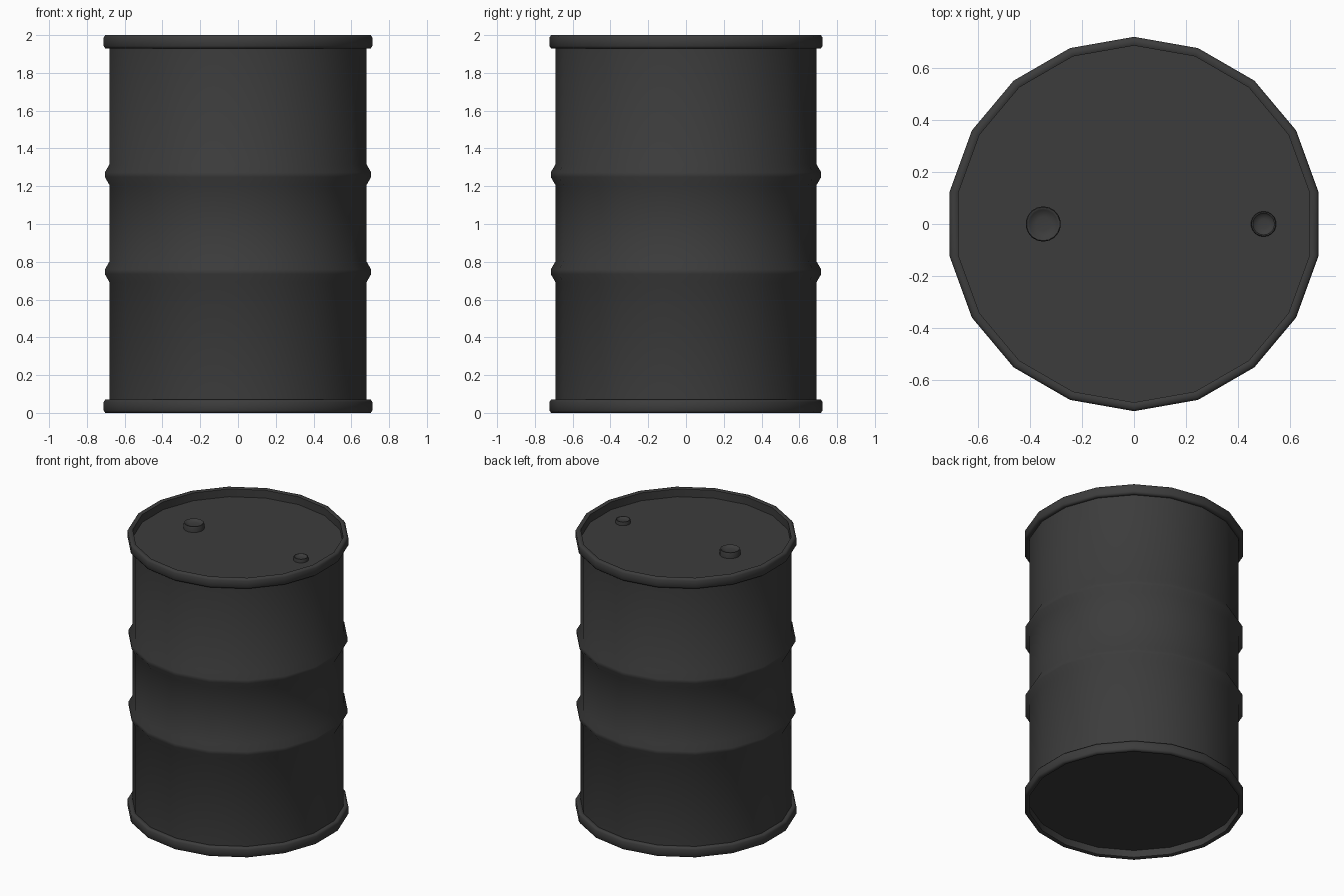
import bpy, bmesh, math

if "Cube" in bpy.data.objects:
    bpy.data.objects.remove(bpy.data.objects["Cube"])

SIDES = 18


def lathe(name, profile, x=0.0, closed=False, sides=SIDES, angle=40):
    """Revolve (radius, z) points around z; open profiles get capped ends."""
    bm = bmesh.new()
    rings = []
    for r, z in profile:
        ring = []
        for i in range(sides):
            a = math.pi / 2 + 2 * math.pi * i / sides
            ring.append(bm.verts.new((x + r * math.cos(a), r * math.sin(a), z)))
        rings.append(ring)
    pairs = list(zip(rings, rings[1:]))
    if closed:
        pairs.append((rings[-1], rings[0]))
    else:
        bm.faces.new(rings[0])
        bm.faces.new(rings[-1])
    for lo, hi in pairs:
        for i in range(sides):
            j = (i + 1) % sides
            bm.faces.new((lo[i], lo[j], hi[j], hi[i]))
    bmesh.ops.recalc_face_normals(bm, faces=bm.faces)
    mesh = bpy.data.meshes.new(name)
    bm.to_mesh(mesh)
    bm.free()
    obj = bpy.data.objects.new(name, mesh)
    bpy.context.collection.objects.link(obj)
    mesh.materials.append(paint)
    bpy.ops.object.select_all(action='DESELECT')
    obj.select_set(True)
    bpy.context.view_layer.objects.active = obj
    bpy.ops.object.shade_smooth_by_angle(angle=math.radians(angle))
    return obj


paint = bpy.data.materials.new("dark_paint")
paint.diffuse_color = (0.045, 0.045, 0.045, 1)
paint.use_nodes = True
paint.node_tree.nodes["Principled BSDF"].inputs["Base Color"].default_value = paint.diffuse_color

# Drum wall with two rolled hoops, closed by recessed end plates
R = 0.691
wall = [(R, 0.055)]
for z in (0.747, 1.261):
    wall += [(R, z - 0.055), (0.716, z - 0.012), (0.716, z + 0.012), (R, z + 0.055)]
wall.append((R, 1.94))
lathe("drum_body", wall, angle=50)

# Rolled rims at the bottom and top, with softened outer corners
for name, z in (("bottom_rim", 0.0), ("top_rim", 1.93)):
    lathe(name, [(0.688, z + 0.004), (0.696, z), (0.714, z), (0.722, z + 0.012),
                 (0.722, z + 0.058), (0.714, z + 0.07), (0.696, z + 0.07),
                 (0.688, z + 0.066)], closed=True, angle=60)

# Large and small bung caps on the lid
for name, x, r, h in (("large_bung", -0.35, 0.068, 0.04),
                      ("small_bung", 0.5, 0.049, 0.025)):
    z = 1.94 + h
    lathe(name, [(r, 1.93), (r, z - 0.008), (r * 0.95, z), (r * 0.86, z),
                 (r * 0.8, z - 0.006), (r * 0.4, z - 0.01)], x=x, angle=60)
